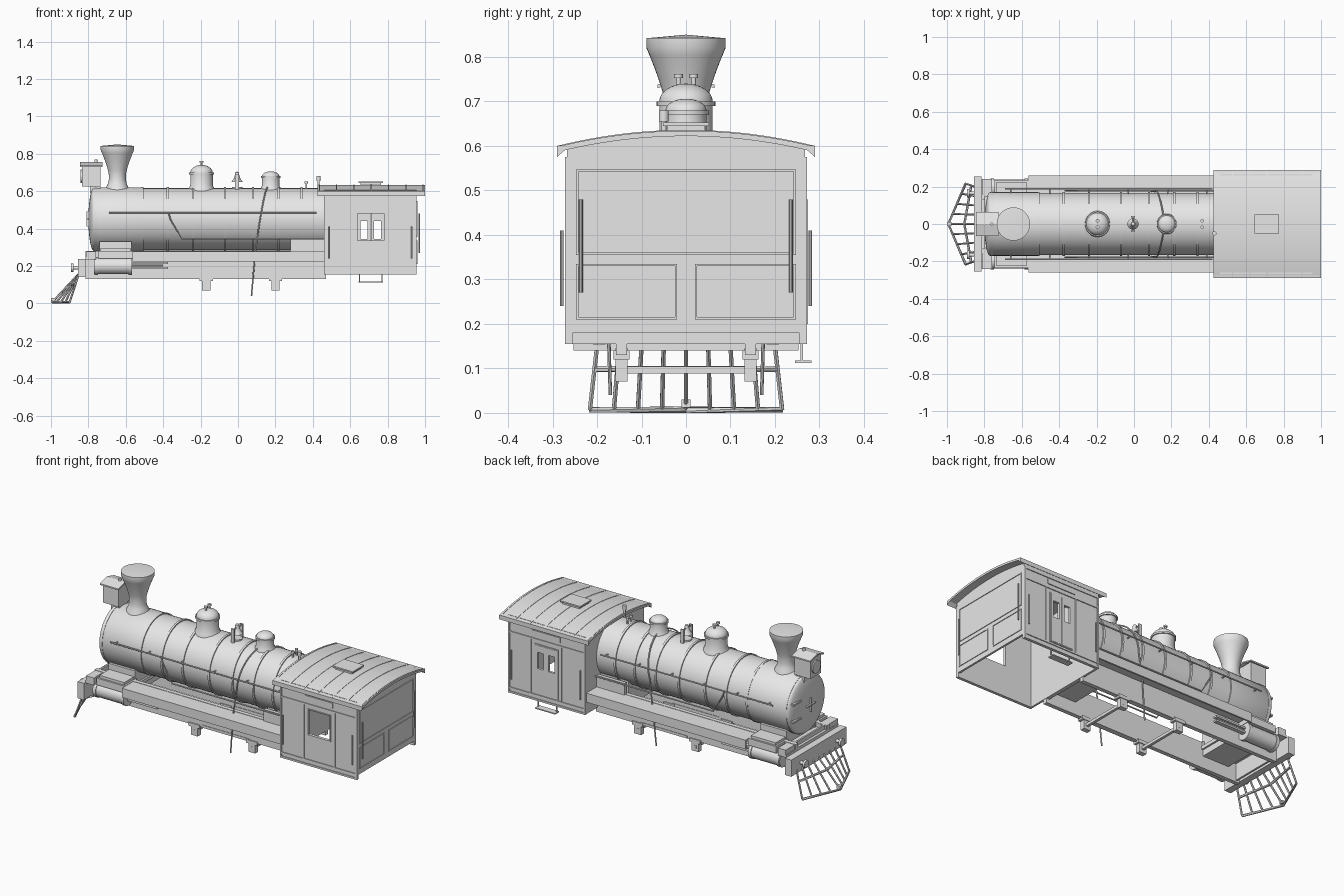
import bpy, bmesh
from math import sin, cos, pi, radians
from mathutils import Vector

if "Cube" in bpy.data.objects:
    bpy.data.objects.remove(bpy.data.objects["Cube"])

grey = bpy.data.materials.new("light_grey")
grey.use_nodes = True
grey.diffuse_color = (.8, .8, .8, 1)
grey.node_tree.nodes["Principled BSDF"].inputs["Base Color"].default_value = grey.diffuse_color


def finish(name, bm, smooth=False):
    bmesh.ops.recalc_face_normals(bm, faces=bm.faces)
    mesh = bpy.data.meshes.new(name)
    bm.to_mesh(mesh)
    bm.free()
    mesh.materials.append(grey)
    part = bpy.data.objects.new(name, mesh)
    bpy.context.collection.objects.link(part)
    if smooth:
        bpy.ops.object.select_all(action='DESELECT')
        part.select_set(True)
        bpy.context.view_layer.objects.active = part
        bpy.ops.object.shade_smooth_by_angle(angle=radians(35))


def around(centre, half):
    return centre - half, centre + half


def boxes(name, *spans):
    """One object from boxes, each given as its x, y and z span."""
    bm = bmesh.new()
    for span in spans:
        for vert in bmesh.ops.create_cube(bm, size=1)["verts"]:
            vert.co = [(a + b) / 2 + t * abs(b - a) for t, (a, b) in zip(vert.co, span)]
    finish(name, bm)


def skin(bm, rings):
    """Join successive closed rings of vertices with quads."""
    for low, high in zip(rings, rings[1:]):
        for k in range(len(low)):
            bm.faces.new((low[k - 1], low[k], high[k], high[k - 1]))


def lathe(name, profile, centre, axis='Z', sides=40):
    """Revolve (radius, height) points about an axis through centre."""
    bm = bmesh.new()
    rings = []
    for radius, height in profile:
        rings.append([])
        for k in range(sides):
            angle = 2 * pi * k / sides
            u, v = radius * cos(angle), radius * sin(angle)
            point = Vector((height, u, v) if axis == 'X' else (u, v, height))
            rings[-1].append(bm.verts.new(point + Vector(centre)))
    skin(bm, rings)
    bmesh.ops.remove_doubles(bm, verts=bm.verts, dist=.00001)
    finish(name, bm, True)


def drum(name, radius, span, centre, axis='X', sides=24):
    start, end = span
    lathe(name, [(0, start), (radius, start), (radius, end), (0, end)], centre, axis, sides)


def tube(name, path, radius=.004, sides=8):
    """Round rod along a path."""
    bm = bmesh.new()
    path = [Vector(p) for p in path]
    rings = []
    for before, here, after in zip(path[:1] + path, path, path[1:] + path[-1:]):
        along = (after - before).normalized()
        u = along.cross(Vector((.1, 1, .2))).normalized()
        v = along.cross(u)
        rings.append([bm.verts.new(here + radius * (u * cos(a) + v * sin(a)))
                      for a in (2 * pi * k / sides for k in range(sides))])
    skin(bm, rings)
    bm.faces.new(rings[0])
    bm.faces.new(rings[-1])
    finish(name, bm, True)


def prism(name, outline, start, end, smooth=False):
    """Extrude a (y, z) outline along x."""
    bm = bmesh.new()
    face = bm.faces.new([bm.verts.new((start, y, z)) for y, z in outline])
    moved = bmesh.ops.extrude_face_region(bm, geom=[face])["geom"]
    moved = [item for item in moved if isinstance(item, bmesh.types.BMVert)]
    bmesh.ops.translate(bm, vec=(end - start, 0, 0), verts=moved)
    finish(name, bm, smooth)


def rim(low, high, bottom, top, t=.005):
    """Four bars around a rectangle, as pairs of spans."""
    return [((low, high), (bottom, bottom + t)), ((low, high), (top - t, top)),
            ((low, low + t), (bottom, top)), ((high - t, high), (bottom, top))]


def dome(name, x, radius, base, shoulder, top):
    """Flanged drum with a lipped, rounded cap."""
    lip = radius + .006
    cap = [(radius * cos(a), shoulder + (top - shoulder) * sin(a)) for a in (k * pi / 16 for k in range(9))]
    lathe(name, [(lip + .006, base), (lip, base + .03), (radius, base + .04), (radius, shoulder - .01),
                 (lip, shoulder - .01), (lip, shoulder)] + cap, (x, 0, 0))


# Boiler with a bulging smokebox door, bands and door fittings
R, AXIS = .17, (0, 0, .45)
door = [(R * sin(a), -.77 - .03 * cos(a)) for a in (k * pi / 16 for k in range(9))]
lathe("smokebox", door + [(R, -.51), (0, -.51)], AXIS, 'X', 56)
drum("boiler", R - .004, (-.51, .46), AXIS, 'X', 56)
for x in (-.76, -.51, -.375, -.24, -.07, .08, .215, .34):
    drum("boiler_band", R + .002, around(x, .006), AXIS, 'X', 56)
across, thin = around(0, .04), around(0, .003)
boxes("door_handle", ((-.81, -.79), across, around(.45, .003)), ((-.81, -.79), thin, around(.45, .04)))
boxes("door_hinges", *[((-.8, -.77), (.08, .15), around(z, .005)) for z in (.4, .5)])

# Chimney, domes and bell
NECK, FLARE = .046, .043
funnel = [(NECK + FLARE * t ** 1.3, .69 + .13 * t) for t in (k / 8 for k in range(9))]
lathe("chimney", [(.066, .6), (.06, .62), (.05, .64), (NECK, .66)] + funnel
      + [(NECK + FLARE, .842), (0, .85)], (-.645, 0, 0))
dome("steam_dome", -.195, .06, .59, .7, .74)
dome("sand_dome", .175, .046, .59, .68, .706)
for y in (-.017, .017):
    drum("safety_valve", .005, (.72, .755), (-.195, y, 0), 'Z')
    drum("valve_cap", .01, (.753, .762), (-.195, y, 0), 'Z')
    drum("whistle", .005, (.6, .645), (.365, y, 0), 'Z')
    drum("whistle_cap", .009, (.64, .652), (.365, y, 0), 'Z')
boxes("bell_brackets", *[(around(-.005, .01), around(y, .004), (.6, .69)) for y in across])
lathe("bell", [(0, .65)] + [(.01 + .02 * (1 - t) ** 2, .65 + .05 * t) for t in (0, .2, .4, .7, 1)] + [(0, .706)],
      (-.005, 0, 0))
tube("bell_axle", [(-.005, y, .683) for y in across])
drum("bell_base", .028, (.6, .623), (-.005, 0, 0), 'Z')
drum("roof_pipe", .006, (.58, .66), (.43, -.05, 0), 'Z')
drum("roof_pipe_cap", .011, (.655, .68), (.43, -.05, 0), 'Z')

# Headlamp box with a gabled roof
boxes("headlamp", ((-.835, -.735), around(0, .05), (.625, .735)))
eave, ridge, thick = .73, .755, .008
prism("headlamp_roof", [(-.064, eave), (0, ridge - thick), (.064, eave),
                        (.064, eave + thick), (0, ridge), (-.064, eave + thick)], -.845, -.725)
boxes("headlamp_bracket", ((-.79, -.735), across, (.59, .625)))
drum("headlamp_lens", .037, (-.842, -.83), (0, 0, .68))
drum("headlamp_vent", .008, (.74, .77), (-.76, 0, 0), 'Z')

# Cab: arched outline shared by the roof and end walls
WALL, EAVE = .267, .29
FRONT, REAR, FLOOR = .46, .955, .155
HANGERS = (-.17, .2)


def arch(y):
    return .634 - .036 * (y / EAVE) ** 2


def roof_band(width, below, above):
    ys = [width * k / 12 for k in range(-12, 13)]
    return [(y, arch(y) + below) for y in ys] + [(y, arch(y) + above) for y in reversed(ys)]


def end_wall(bottom):
    return [(-WALL, bottom)] + roof_band(WALL, -.01, 0)[:25] + [(WALL, bottom)]


prism("cab_rear_wall", end_wall(.18), REAR - .012, REAR)
prism("cab_front_wall", end_wall(FLOOR), FRONT, FRONT + .012)
prism("cab_roof", roof_band(EAVE, -.012, 0), .425, 1, True)
for k in range(7):
    prism("roof_seam", roof_band(EAVE, -.004, .002), *around(.435 + k * .0925, .003), True)
boxes("roof_vent", (around(.71, .055), around(0, .043), (.62, .645)),
      (around(.71, .065), around(0, .052), (.645, .653)))
panels = rim(-.247, .247, .355, .547)
for low, high in ((-.247, -.02), (.02, .247)):
    panels += rim(low, high, .21, .335)
boxes("rear_panels", *[((REAR, REAR + .004), y, z) for y, z in panels])

# Everything that repeats on both sides
for s, side in ((-1, "right"), (1, "left")):
    def out(a, b):
        return s * a, s * b

    # Frame plate with hangers
    frame = s * .145
    boxes(side + "_frame_plate", ((-.815, .47), around(frame, .012), (.13, .28)))
    boxes(side + "_spring_rail", ((-.12, .18), around(frame, .015), (.13, .145)))
    for x in HANGERS:
        boxes(side + "_hanger", (around(x, .022), around(frame, .014), (.07, .12)),
              (around(x, .035), around(frame, .018), (.12, .14)))
    # Running board with a hanging outer skirt
    boxes(side + "_running_board", ((-.565, FRONT), out(.14, .26), (.265, .278)),
          ((-.565, FRONT), out(.25, .26), (.225, .265)))
    boxes(side + "_firebox_plate", ((.28, FRONT), out(.145, .165), (.27, .345)))
    # Steam cylinder, valve chest and slide bars
    bore = s * .195
    drum(side + "_cylinder", .044, (-.77, -.57), (0, bore, .2), sides=32)
    for x in (-.757, -.577):
        drum(side + "_cylinder_cover", .048, around(x, .009), (0, bore, .2), sides=32)
    boxes(side + "_valve_chest", ((-.745, -.565), out(.12, .235), (.24, .28)),
          ((-.735, -.575), out(.13, .225), (.28, .295)))
    boxes(side + "_slide_bars", *[((-.57, -.375), around(bore, .012), around(z, .005)) for z in (.19, .215)])
    tube(side + "_piston_rod", [(x, bore, .203) for x in (-.57, -.4)], .006)
    # Boiler handrail, control rod and sand pipe
    rail, height = s * .188, .485
    tube(side + "_handrail", [(x, rail, height) for x in (-.69, .42)])
    for k in range(6):
        tube(side + "_rail_post", [(k * .21 - .66, y, height) for y in out(.15, .19)])
    tube(side + "_control_rod", [(x, s * .178, z) for x, z in
                                 ((-.37, .48), (-.36, .445), (-.3, .345), (FRONT, .345))])
    bend = R + .006
    pipe = [(.165 - .03 * a, s * bend * sin(a), .45 + bend * cos(a)) for a in (k * .175 for k in range(1, 11))]
    tube(side + "_sand_pipe", pipe + [(.09, s * bend, .25), (.072, s * R, .04)])
    # Buffer on the front beam
    drum(side + "_buffer", .022, (-.893, -.88), (0, s * .165, .19))
    drum(side + "_buffer_stem", .01, (-.88, -.85), (0, s * .165, .19))

    # Cab side: open window on the right, doorway on the left
    sill = .335 if s < 0 else .2
    low, high, head, top = .64, .78, .48, .605
    skins = [((FRONT, low), (FLOOR, top)), ((high, REAR), (FLOOR, top)),
             ((low, high), (FLOOR, sill)), ((low, high), (head, top))]
    boxes(side + "_cab_wall", *[(x, out(WALL - .012, WALL), z) for x, z in skins])
    trim = rim(low - .005, high + .005, sill - .005, head + .005)
    trim += rim(FRONT, REAR, FLOOR, .575, .01) + rim(.61, .814, .185, .51)
    trim += [((FRONT, REAR), around(z, .004)) for z in (.185, .51)] + [((.62, .8), (.53, .56))]
    boxes(side + "_cab_trim", *[(x, out(WALL, WALL + .005), z) for x, z in trim])
    for x in (.485, .93):
        tube(side + "_grab_rail", [(x, s * (WALL + .012), z) for z in (.24, .41)])
    tube(side + "_rear_rail", [(.968, s * .236, z) for z in (.27, head)])
    prism(side + "_eave", [(s * EAVE, .575), (s * EAVE, .6), (s * WALL, .603), (s * WALL, .595)], .425, 1)

# Glazed doors and step of the left doorway
doors = []
for a, b in ((.64, .709), (.711, .78)):
    doors += [((a, b), (.2, .345)), ((a, b), (.44, .48))]
    doors += [(x, (.345, .44)) for x in ((a, a + .016), (b - .016, b))]
boxes("left_cab_doors", *[(x, around(WALL, .007), z) for x, z in doors])
boxes("door_step", (around(.71, .065), (.245, .282), (.112, .118)),
      *[(around(x, .003), around(.26, .003), (.115, .18)) for x in (.65, .77)])

# Cross members, smokebox saddle and firebox
boxes("cross_members", *[(around(x, .008), around(0, .16), (.088, .104)) for x in HANGERS],
      ((-.8, -.79), around(0, .14), (.14, .28)), ((.45, .47), around(0, .14), (.155, .28)))
boxes("smokebox_saddle", ((-.74, -.57), around(0, .135), (.2, .33)))
boxes("firebox", ((.28, FRONT), around(0, .13), (.2, .42)))

# Front beam, deck and cowcatcher with a pointed bottom rail
boxes("front_beam", ((-.855, -.815), around(0, .253), (.14, .237)))
boxes("front_deck", ((-.815, -.56), around(0, .15), (.235, .255)), ((-.815, -.76), around(0, .24), (.235, .25)),
      *[((-.81, -.76), y, (.25, .278)) for y in ((-.24, -.13), (.13, .24))])


def bar_point(y, t):
    """Point on the sloping bar that ends at y, from beam (0) to rail (1)."""
    return -.85 - t * (.143 - .43 * abs(y)), y * (.92 + .08 * t), .16 - .153 * t


for k in range(-4, 5):
    tube("cowcatcher_bar", [bar_point(k * .054, t) for t in (0, 1)], .0055, 6)
for name, t in (("cowcatcher_rail", 1), ("cowcatcher_brace", .4)):
    tube(name, [bar_point(y, t) for y in (-.216, 0, .216)], .007, 6)
boxes("cowcatcher_toe", ((-1, -.975), around(0, .01), (.012, .03)))
